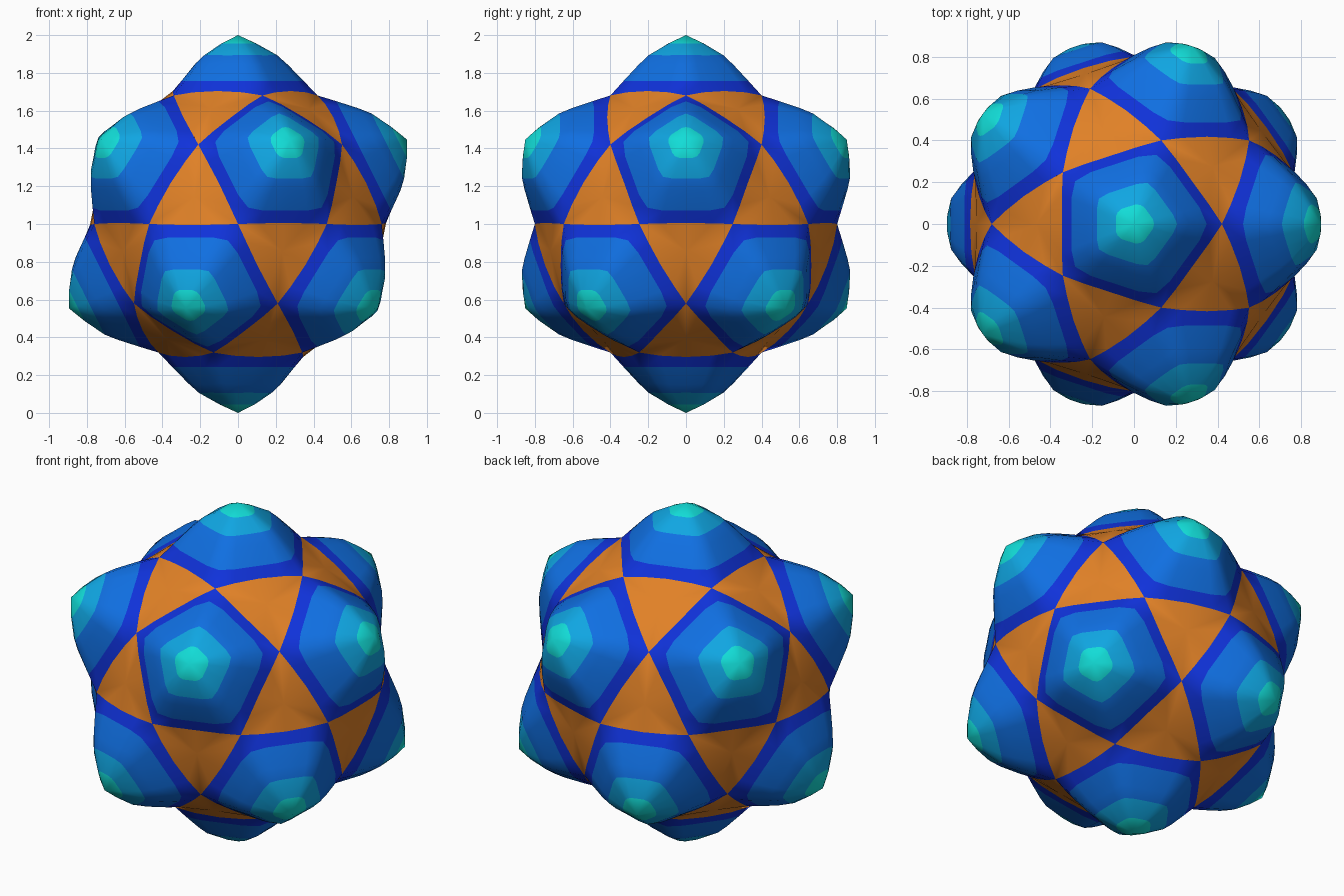
import bpy, bmesh, math
from mathutils import Vector

if "Cube" in bpy.data.objects:
    bpy.data.objects.remove(bpy.data.objects["Cube"])

COLOURS = [("orange", (0.75, 0.22, 0.02)), ("dark_blue", (0.005, 0.032, 0.70)),
           ("mid_blue", (0.005, 0.16, 0.76)), ("light_blue", (0.005, 0.38, 0.76)),
           ("cyan", (0.006, 0.72, 0.68))]
MATS = []
for name, rgb in COLOURS:
    m = bpy.data.materials.new(name)
    m.diffuse_color = (*rgb, 1)
    m.use_nodes = True
    m.node_tree.nodes["Principled BSDF"].inputs["Base Color"].default_value = m.diffuse_color
    MATS.append(m)
ORANGE, DARK, MID, LIGHT, CYAN = range(5)

# Dome rings, outside in: apothem, corner radius, heights at (corner, quarter, middle), colour inside ring
C36, S36, T36 = math.cos(math.pi / 5), math.sin(math.pi / 5), math.tan(math.pi / 5)
RINGS = [(0.345, 0.4206, (0.6805, 0.697, 0.704), DARK),
         (0.300, 0.348, (0.757, 0.757, 0.757), MID),
         (0.225, 0.265, (0.842, 0.848, 0.850), MID),
         (0.178, 0.207, (0.894, 0.894, 0.893), LIGHT),
         (0.087, 0.096, (0.956, 0.956, 0.956), CYAN)]


def sector_ring(axis, toward, ring):
    """Five points along one side of a pentagonal ring round the axis."""
    a, c, (hc, hq, hm), _ = ring
    u = (toward - axis * toward.dot(axis)).normalized()
    w = axis.cross(u)
    mid, tan = u * C36 + w * S36, w * C36 - u * S36
    q = tan * a * T36 * 0.55
    end = u * math.cos(2 * math.pi / 5) + w * math.sin(2 * math.pi / 5)
    return [u * c + axis * hc, mid * a - q + axis * hq, mid * a + axis * hm,
            mid * a + q + axis * hq, end * c + axis * hc]


def add_face(bm, points, colour):
    f = bm.faces.new([bm.verts.new(p) for p in points])
    f.material_index = colour
    f.smooth = True


def finish(bm, name):
    bmesh.ops.remove_doubles(bm, verts=bm.verts, dist=0.001)
    bmesh.ops.recalc_face_normals(bm, faces=bm.faces)
    me = bpy.data.meshes.new(name)
    bm.to_mesh(me)
    bm.free()
    for m in MATS:
        me.materials.append(m)
    ob = bpy.data.objects.new(name, me)
    ob.location.z = 1
    bpy.context.collection.objects.link(ob)


# Icosahedron layout: one dome on each corner, one panel on each face
layout = bmesh.new()
bmesh.ops.create_icosphere(layout, subdivisions=1, radius=1)
tris = []
for f in layout.faces:
    a, b, c = [v.co.normalized() for v in f.verts]
    if (b - a).cross(c - a).dot(a) < 0:
        b, c = c, b
    tris.append((a, b, c))
layout.free()

domes, panels = bmesh.new(), bmesh.new()
for a, b, c in tris:
    border = []
    for axis, toward in ((a, b), (c, a), (b, c)):
        rows = [sector_ring(axis, toward, r) for r in RINGS]
        for i, row in enumerate(rows):
            for k in range(4):
                if i + 1 < len(rows):
                    nxt = rows[i + 1]
                    add_face(domes, (row[k], row[k + 1], nxt[k + 1], nxt[k]), RINGS[i][3])
                else:
                    add_face(domes, (row[k], row[k + 1], axis), CYAN)
        border += rows[0][:4]
    # triangular panel between three domes
    centre = (a + b + c).normalized() * 0.768
    for k in range(len(border)):
        add_face(panels, (border[(k + 1) % len(border)], border[k], centre), ORANGE)

finish(domes, "pentagon_domes")
finish(panels, "triangle_panels")
# the open panels keep their faces pointing outward
me = bpy.data.objects["triangle_panels"].data
bm = bmesh.new()
bm.from_mesh(me)
for part in bm.faces:
    part.normal_update()
    if part.normal.dot(part.calc_center_median()) < 0:
        part.normal_flip()
bm.to_mesh(me)
bm.free()
me = bpy.data.objects["pentagon_domes"].data
bm = bmesh.new()
bm.from_mesh(me)
for part in bm.faces:
    if part.normal.dot(part.calc_center_median()) < 0:
        part.normal_flip()
bm.to_mesh(me)
bm.free()
